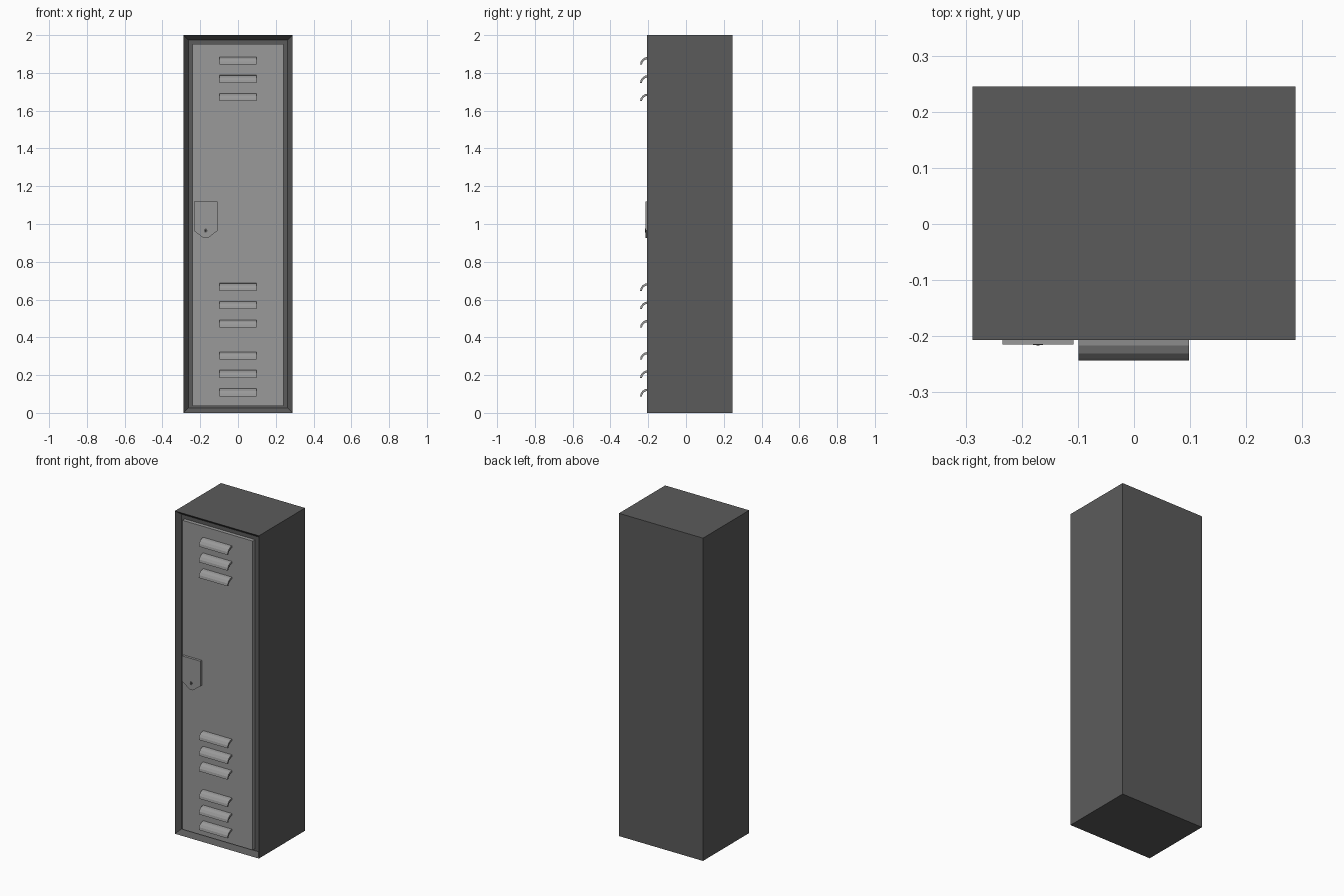
import bpy, bmesh, math
from mathutils import Vector

cube = bpy.data.objects.get("Cube")
if cube:
    bpy.data.objects.remove(cube)


def material(name, value):
    m = bpy.data.materials.new(name)
    m.use_nodes = True
    colour = (value, value, value, 1)
    m.diffuse_color = colour
    m.node_tree.nodes["Principled BSDF"].inputs["Base Color"].default_value = colour
    return m


DARK = material("dark grey metal", 0.105)
LIGHT = material("light grey metal", 0.32)
BLACK = material("keyhole black", 0.02)


def finish(bm, name, mat):
    bmesh.ops.recalc_face_normals(bm, faces=bm.faces[:])
    mesh = bpy.data.meshes.new(name)
    bm.to_mesh(mesh)
    bm.free()
    mesh.materials.append(mat)
    obj = bpy.data.objects.new(name, mesh)
    bpy.context.collection.objects.link(obj)
    return obj


def prism(name, points, direction, mat):
    """Extrude a closed outline along a direction."""
    bm = bmesh.new()
    face = bm.faces.new([bm.verts.new(p) for p in points])
    ext = bmesh.ops.extrude_face_region(bm, geom=[face], use_keep_orig=True)
    moved = [v for v in ext["geom"] if isinstance(v, bmesh.types.BMVert)]
    bmesh.ops.translate(bm, verts=moved, vec=Vector(direction))
    return finish(bm, name, mat)


def rect(x, z0, z1, y):
    return [(-x, y, z0), (x, y, z0), (x, y, z1), (-x, y, z1)]


# Cabinet: a box whose front is inset and pushed back to form the door frame
FRONT, BACK, HALF = -0.207, 0.245, 0.288
cabinet = prism("cabinet", rect(HALF, 0, 2, FRONT), (0, BACK - FRONT, 0), DARK)
bm = bmesh.new()
bm.from_mesh(cabinet.data)
front = min(bm.faces, key=lambda f: f.calc_center_median().y)
bmesh.ops.inset_region(bm, faces=[front], thickness=0.035)
bmesh.ops.translate(bm, verts=front.verts[:], vec=(0, 0.03, 0))
bm.to_mesh(cabinet.data)
bm.free()

# Door panel, set a little behind the frame
DOOR = FRONT + 0.007
prism("door", rect(0.241, 0.037, 1.952, DOOR), (0, 0.023, 0), LIGHT)

# Louvres: thin curved hoods in three groups of three
def hood(depth, height, top):
    return [(-0.099, DOOR - depth * math.sin(a), top - height * (1 - math.cos(a)))
            for a in (math.radians(90 * i / 4) for i in range(5))]


for group, top in (("upper", 1.885), ("middle", 0.687), ("lower", 0.323)):
    for i in range(3):
        z = top - 0.097 * i
        outline = hood(0.043, 0.041, z) + hood(0.033, 0.029, z - 0.012)[::-1]
        prism(f"{group}_louvre_{i + 1}", outline, (0.197, 0, 0), LIGHT)

# Latch plate with a tapered, rounded lower end
CX, W, KEY = -0.171, 0.063, 0.965
side = [(W, 1.12), (W, KEY), (0.018, 0.93), (0.008, 0.925)]
outline = side + [(-x, z) for x, z in reversed(side)]
prism("latch_plate", [(CX + x, FRONT - 0.008, z) for x, z in outline], (0, 0.016, 0), LIGHT)


# Keyhole: a raised ring with a dark slot
def disc(name, rx, rz, y, mat):
    ring = [math.tau * i / 16 for i in range(16)]
    pts = [(CX + rx * math.cos(a), y, KEY + rz * math.sin(a)) for a in ring]
    prism(name, pts, (0, 0.003, 0), mat)


disc("lock_ring", 0.009, 0.011, FRONT - 0.009, DARK)
disc("key_slot", 0.003, 0.007, FRONT - 0.0095, BLACK)
